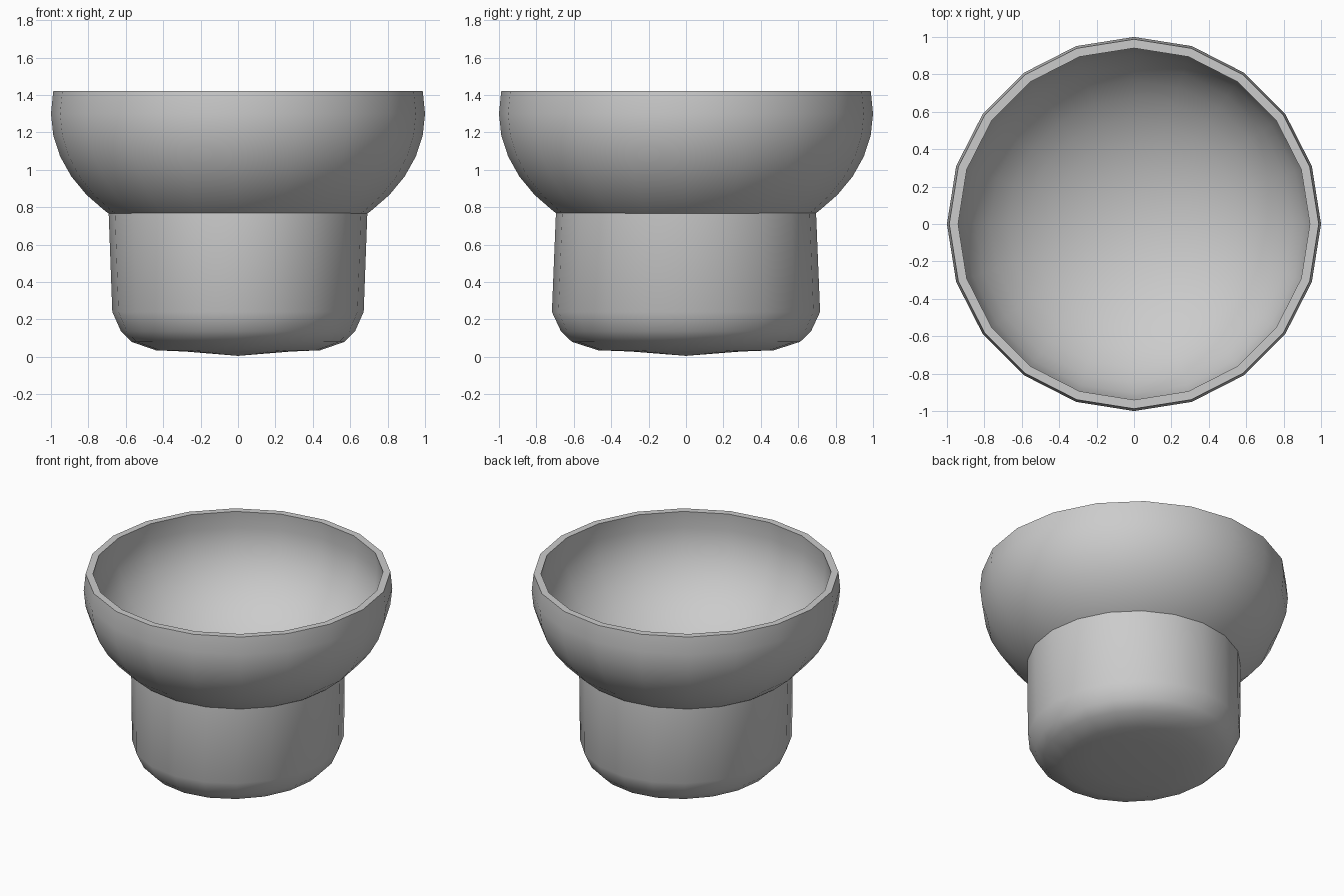
import bpy, bmesh
from math import sin, cos, pi, radians

if "Cube" in bpy.data.objects:
    bpy.data.objects.remove(bpy.data.objects["Cube"])

SIDES = 20


def lathe(name, rings, start_pole=False, end_pole=False):
    """Skin rings of (x radius, y radius, z); poles are rings collapsed to one point."""
    bm = bmesh.new()
    loops = []
    for i, (rx, ry, z) in enumerate(rings):
        pole = (i == 0 and start_pole) or (i == len(rings) - 1 and end_pole)
        if pole:
            loops.append([bm.verts.new((0, 0, z))] * SIDES)
        else:
            loops.append([bm.verts.new((rx * cos(2 * pi * k / SIDES),
                                        ry * sin(2 * pi * k / SIDES), z))
                          for k in range(SIDES)])
    for a, b in zip(loops, loops[1:]):
        for k in range(SIDES):
            n = (k + 1) % SIDES
            quad = list(dict.fromkeys((a[k], a[n], b[n], b[k])))
            bm.faces.new(quad)
    mesh = bpy.data.meshes.new(name)
    bm.to_mesh(mesh)
    bm.free()
    obj = bpy.data.objects.new(name, mesh)
    bpy.context.collection.objects.link(obj)
    bpy.ops.object.select_all(action='DESELECT')
    bpy.context.view_layer.objects.active = obj
    obj.select_set(True)
    bpy.ops.object.shade_smooth_by_angle(angle=radians(40))
    return obj


def bowl_arc(radius, depth):
    """Rings of a squashed sphere from its pole up to just past its equator."""
    arc = [(radius * cos(radians(a)), radius * cos(radians(a)),
            1.3 + depth * sin(radians(a))) for a in range(-90, 1, 9)]
    rim = radius * cos(radians(9))
    return arc + [(rim, rim, 1.42)]


# Bowl: outer shell up to the flat rim, then back down the inside
lathe("bowl", bowl_arc(1.0, 0.74) + bowl_arc(0.952, 0.69)[::-1], True, True)

# Base cup: slightly oval, rounded bottom edge, shallow point underneath
lathe("base_cup", [
    (0.0, 0.0, 0.005),
    (0.28, 0.29, 0.028),
    (0.44, 0.47, 0.035),
    (0.57, 0.61, 0.08),
    (0.625, 0.668, 0.135),
    (0.672, 0.717, 0.24),
    (0.692, 0.695, 0.78),
], start_pole=True)
